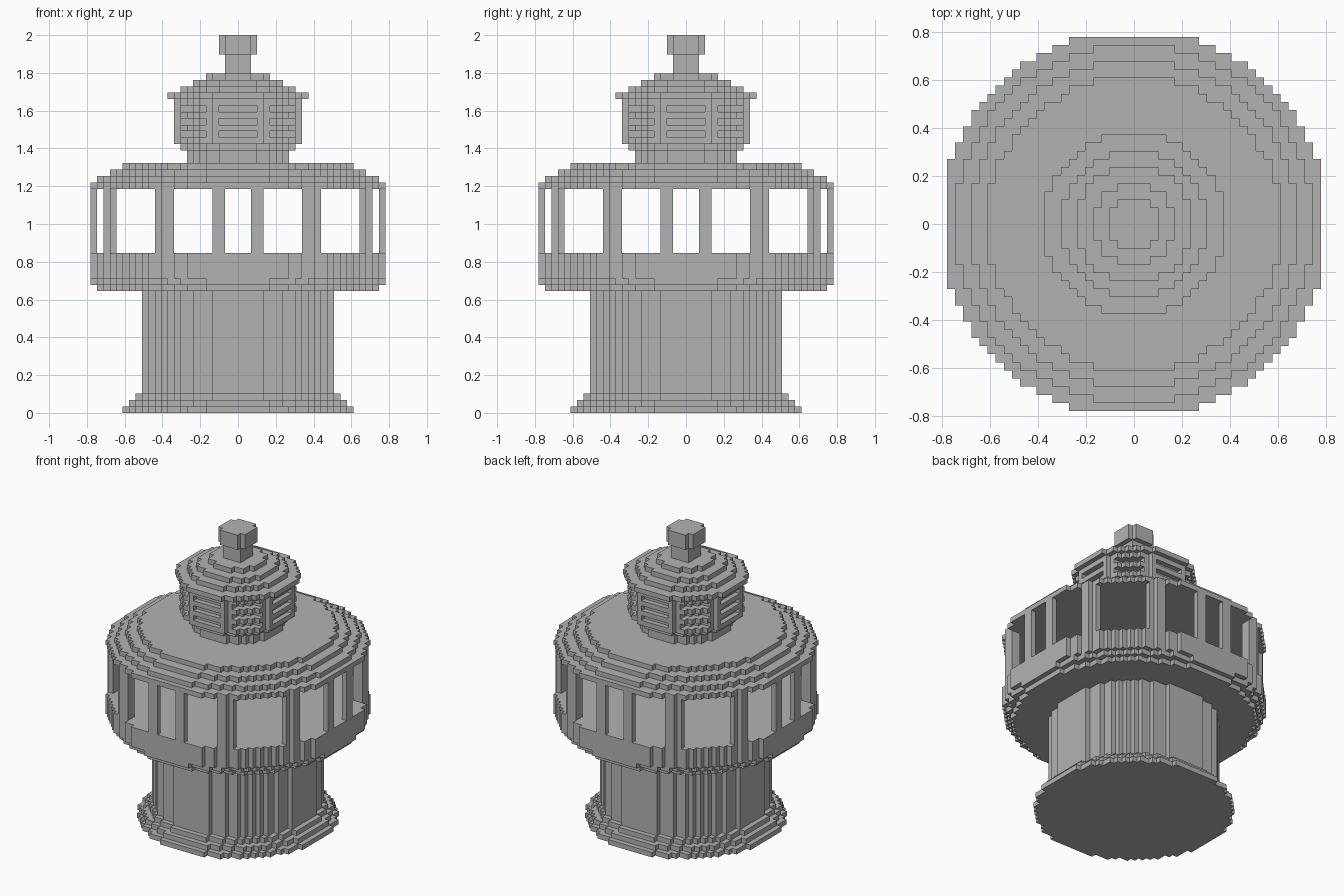
import bpy
import bmesh
from math import hypot

if "Cube" in bpy.data.objects:
    bpy.data.objects.remove(bpy.data.objects["Cube"], do_unlink=True)

UNIT = 2 / 59      # edge of one block
EASE = 0.13        # slack that rounds off the block circles
WALL = 23.9        # radius of the gallery wall in blocks

grey = bpy.data.materials.new("stone_grey")
grey.use_nodes = True
grey.diffuse_color = (0.45, 0.45, 0.45, 1)
grey.node_tree.nodes["Principled BSDF"].inputs["Base Color"].default_value = grey.diffuse_color


def disc(radius):
    """Rule that keeps the blocks of a stepped circle."""
    return lambda x, y: hypot(x, y) <= radius


def extrude_blocks(name, rule, bottom, top):
    """Fill the blocks that pass the rule, merge them, and raise them."""
    bm = bmesh.new()
    span = range(-23, 23)
    for i in span:
        for j in span:
            if rule(i + 0.5, j + 0.5):
                corners = ((i, j), (i + 1, j), (i + 1, j + 1), (i, j + 1))
                bm.faces.new([bm.verts.new((x * UNIT, y * UNIT, bottom * UNIT))
                              for x, y in corners])
    bmesh.ops.remove_doubles(bm, verts=bm.verts[:], dist=UNIT / 10)
    bmesh.ops.dissolve_limit(bm, angle_limit=0.01, verts=bm.verts[:], edges=bm.edges[:])
    raised = bmesh.ops.extrude_face_region(bm, geom=bm.faces[:], use_keep_orig=True)
    verts = [g for g in raised["geom"] if isinstance(g, bmesh.types.BMVert)]
    bmesh.ops.translate(bm, verts=verts, vec=(0, 0, (top - bottom) * UNIT))
    bmesh.ops.recalc_face_normals(bm, faces=bm.faces[:])
    mesh = bpy.data.meshes.new(name)
    bm.to_mesh(mesh)
    bm.free()
    mesh.materials.append(grey)
    obj = bpy.data.objects.new(name, mesh)
    bpy.context.scene.collection.objects.link(obj)


def window_posts(x, y):
    """Narrow posts by the four axes, wide ones by the diagonals."""
    near, far = sorted((abs(x), abs(y)))
    narrow = 2 < near < 4 and far > 22
    wide = 10 < near < 13 and far > 19
    return hypot(x, y) <= WALL and (narrow or wide)


def louvre_gap(x, y):
    """Recessed core with eight posts left standing."""
    near = min(abs(x), abs(y))
    distance = hypot(x, y)
    return distance <= 9 + EASE or (distance <= 10 + EASE and 3 < near < 5)


# Stacked round parts: name, radius, bottom, top
stack = [
    ("base_step_low", 18, 0, 1),
    ("base_step_middle", 17, 1, 2),
    ("base_step_high", 16, 2, 3),
    ("tower_shaft", 15, 3, 19),
    ("gallery_underside", 22, 19, 20),
    ("gallery_rim", 23, 20, 21),
    ("gallery_parapet", WALL - EASE, 21, 25),
    ("roof_lintel", WALL - EASE, 35, 36),
    ("roof_step_low", 22, 36, 37),
    ("roof_step_middle", 20, 37, 38),
    ("roof_step_high", 18, 38, 39),
    ("lantern_neck", 8, 39, 41),
    ("lantern_collar", 9, 41, 42),
    ("lantern_eave", 11, 49, 50),
    ("lantern_roof_low", 9, 50, 51),
    ("lantern_roof_middle", 7, 51, 52),
    ("lantern_roof_high", 5, 52, 53),
    ("finial_stem", 2, 53, 56),
    ("finial_cap", 3, 56, 59),
]
for name, radius, bottom, top in stack:
    extrude_blocks(name, disc(radius + EASE), bottom, top)

# Open gallery between parapet and roof
extrude_blocks("window_posts", window_posts, 25, 35)

# Lantern body: solid slats alternating with recessed gaps
for level in range(42, 49):
    if level in (43, 45, 47):
        extrude_blocks("lantern_louvre_gap", louvre_gap, level, level + 1)
    else:
        extrude_blocks("lantern_slat", disc(10 + EASE), level, level + 1)
